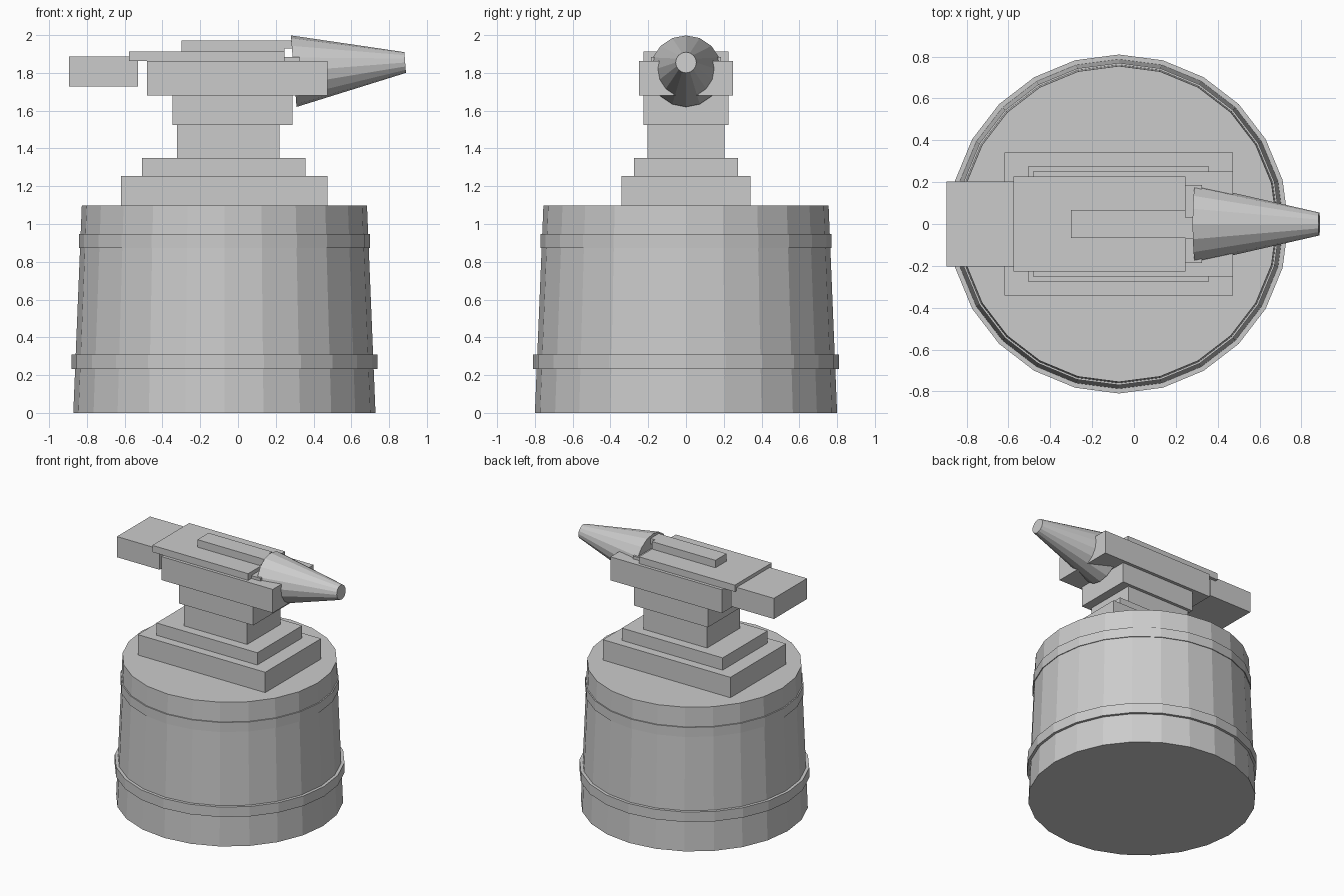
import bpy
from math import pi
from mathutils import Vector

cube = bpy.data.objects.get("Cube")
if cube:
    bpy.data.objects.remove(cube, do_unlink=True)

grey = bpy.data.materials.new("plain grey")
grey.use_nodes = True
grey.diffuse_color = (0.6, 0.6, 0.6, 1)
grey.node_tree.nodes["Principled BSDF"].inputs["Base Color"].default_value = (0.6, 0.6, 0.6, 1)


def finish(name):
    ob = bpy.context.object
    ob.name = name
    ob.data.materials.append(grey)
    return ob


def block(name, x0, x1, half_y, z0, z1, y=0):
    """Box spanning x0..x1 and z0..z1, centred on y."""
    bpy.ops.mesh.primitive_cube_add(size=1, location=((x0 + x1) / 2, y, (z0 + z1) / 2))
    ob = finish(name)
    ob.scale = (x1 - x0, 2 * half_y, z1 - z0)
    return ob


def frustum(name, start, end, r0, r1, sides, spin=0):
    """Tapered cylinder from start to end."""
    start, end = Vector(start), Vector(end)
    axis = end - start
    bpy.ops.mesh.primitive_cone_add(vertices=sides, radius1=r0, radius2=r1,
                                    depth=axis.length, location=(start + end) / 2)
    ob = finish(name)
    if spin:
        ob.rotation_euler = (0, pi / 2 - axis.to_2d().angle_signed(Vector((1, 0)), 0), 0)
    if abs(axis.x) > 0:
        ob.rotation_euler = axis.to_track_quat('Z', 'Y').to_euler()
    return ob


# Wooden stump with two hoops
CX = -0.072
frustum("stump", (CX, 0, 0), (CX, 0, 1.097), 0.8, 0.755, 24)
frustum("lower_hoop", (CX, 0, 0.233), (CX, 0, 0.31), 0.81, 0.81, 24)
frustum("upper_hoop", (CX, 0, 0.873), (CX, 0, 0.947), 0.77, 0.77, 24)

# Stepped foot, waist and body of the anvil
block("foot", -0.62, 0.473, 0.342, 1.097, 1.255)
block("foot_step", -0.507, 0.358, 0.275, 1.255, 1.35)
block("waist", -0.323, 0.221, 0.203, 1.35, 1.525)
block("shoulder", -0.346, 0.289, 0.226, 1.525, 1.68)
block("body", -0.483, 0.473, 0.25, 1.68, 1.862)

# Working face, raised strip and the step beside the horn
block("face_plate", -0.577, 0.245, 0.226, 1.862, 1.914)
block("raised_strip", -0.3, 0.245, 0.068, 1.914, 1.972)
block("strip_lip", 0.245, 0.288, 0.05, 1.93, 1.972, y=-0.02)
block("horn_step", 0.245, 0.325, 0.186, 1.862, 1.884)

# Heel and horn
block("heel", -0.896, -0.53, 0.203, 1.728, 1.888)
frustum("horn", (0.295, 0, 1.809), (0.885, 0, 1.855), 0.19, 0.055, 16)
